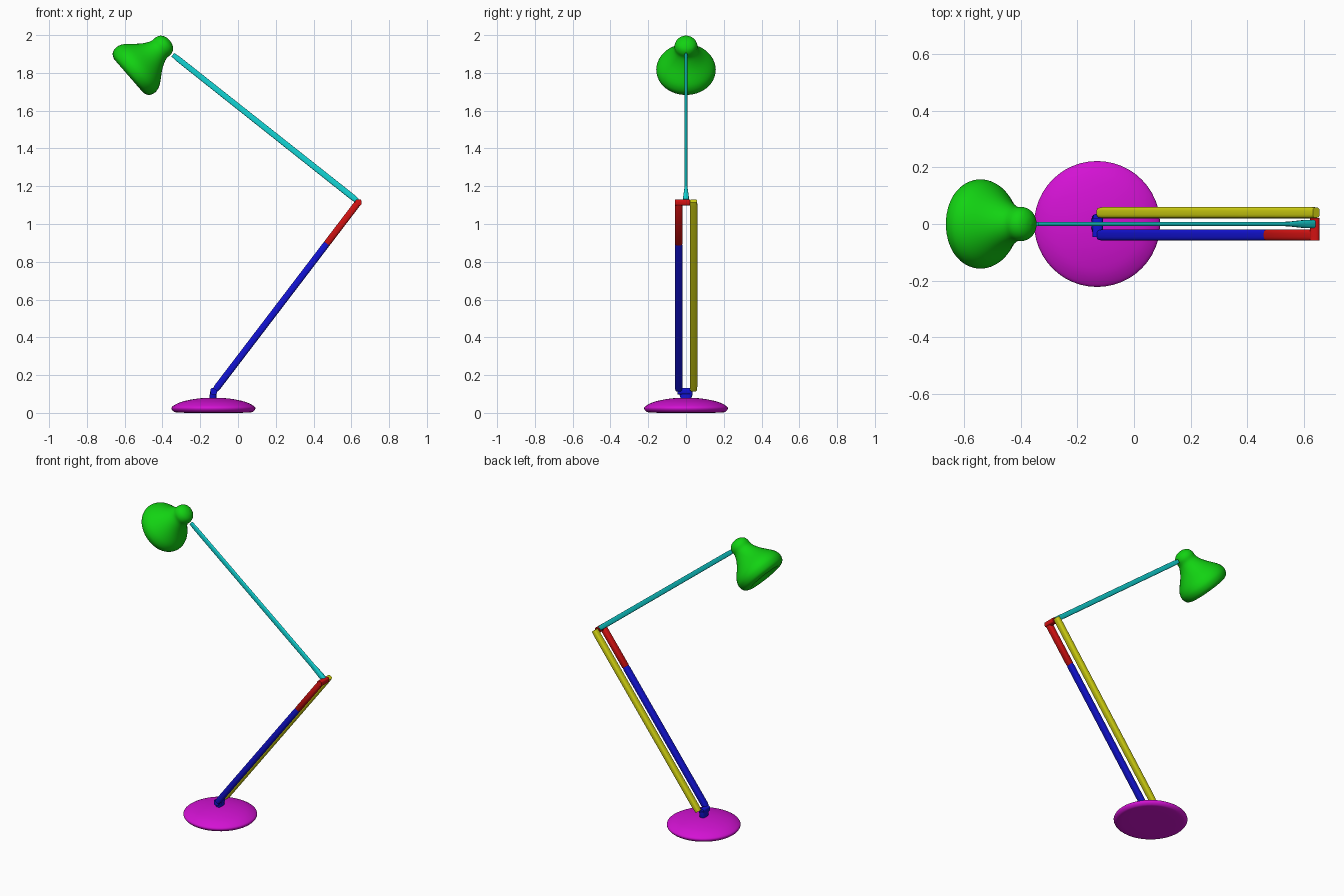
import bpy, bmesh, math
from mathutils import Vector, Matrix

cube = bpy.data.objects.get("Cube")
if cube:
    bpy.data.objects.remove(cube, do_unlink=True)


def material(name, r, g, b):
    m = bpy.data.materials.new(name)
    m.use_nodes = True
    m.diffuse_color = (r, g, b, 1)
    m.node_tree.nodes["Principled BSDF"].inputs["Base Color"].default_value = (r, g, b, 1)
    return m


LO, HI = 0.006, 0.65
green = material("green", LO, HI, LO)
cyan = material("cyan", LO, HI, HI)
red = material("red", HI, LO, LO)
blue = material("blue", LO, LO, HI)
yellow = material("yellow", HI, HI, LO)
magenta = material("magenta", HI, LO, HI)


def finish(name, bm, mat, angle=40):
    bmesh.ops.recalc_face_normals(bm, faces=bm.faces)
    mesh = bpy.data.meshes.new(name)
    bm.to_mesh(mesh)
    bm.free()
    mesh.materials.append(mat)
    ob = bpy.data.objects.new(name, mesh)
    bpy.context.collection.objects.link(ob)
    bpy.ops.object.select_all(action="DESELECT")
    ob.select_set(True)
    bpy.context.view_layer.objects.active = ob
    bpy.ops.object.shade_smooth_by_angle(angle=math.radians(angle))
    return ob


def bridge(bm, rings):
    n = len(rings[0])
    for a, b in zip(rings, rings[1:]):
        for i in range(n):
            j = (i + 1) % n
            bm.faces.new((a[i], a[j], b[j], b[i]))
    bm.faces.new(rings[0])
    bm.faces.new(rings[-1])


def smooth_curve(pts, steps=4):
    """Catmull-Rom curve through the profile points."""
    p = [Vector(q) for q in pts]
    p = [p[0]] + p + [p[-1]]
    out = []
    for a, b, c, d in zip(p, p[1:], p[2:], p[3:]):
        for k in range(steps):
            t = k / steps
            out.append(0.5 * (2 * b + (c - a) * t + (2 * a - 5 * b + 4 * c - d) * t ** 2
                              + (3 * b - a - 3 * c + d) * t ** 3))
    return out + [p[-1]]


def lathe(name, profile, mat, origin, axis, segments=48):
    """Revolve (radius, height) points around an axis."""
    turn = Vector((0, 0, 1)).rotation_difference(Vector(axis)).to_matrix().to_4x4()
    place = Matrix.Translation(origin) @ turn
    bm = bmesh.new()
    rings = []
    for r, h in smooth_curve(profile):
        r = max(r, 0.002)
        rings.append([bm.verts.new(place @ Vector((r * math.cos(a), r * math.sin(a), h)))
                      for a in (math.tau * i / segments for i in range(segments))])
    bridge(bm, rings)
    return finish(name, bm, mat, 60)


def bar(name, stations, mat, side=Vector((0, 1, 0)), sides=20):
    """Rounded-box bar through (point, half thickness, half width) stations."""
    axis = (Vector(stations[-1][0]) - Vector(stations[0][0])).normalized()
    up = axis.cross(side).normalized()
    bm = bmesh.new()
    rings = []
    for point, thick, wide in stations:
        ring = []
        for i in range(sides):
            a = math.tau * (i + 0.5) / sides
            c, s = math.cos(a), math.sin(a)
            u = math.copysign(abs(c) ** 0.6, c) * thick
            v = math.copysign(abs(s) ** 0.6, s) * wide
            ring.append(bm.verts.new(Vector(point) + up * u + side * v))
        rings.append(ring)
    bridge(bm, rings)
    return finish(name, bm, mat)


# Domed round foot
lathe("base", [(0, 0.08), (0.05, 0.079), (0.11, 0.072), (0.17, 0.058), (0.21, 0.039),
               (0.222, 0.025), (0.213, 0.009), (0.19, 0.002), (0.1, 0), (0, 0)],
      magenta, (-0.13, 0, 0), (0, 0, 1))

# Short post and pivot carrying the lower arm
bar("post", [((-0.132, 0, 0.06), 0.018, 0.022), ((-0.132, 0, 0.095), 0.018, 0.034),
             ((-0.13, 0, 0.12), 0.016, 0.036)], blue)
bar("lower_pivot", [((-0.128, -0.045, 0.115), 0.018, 0.018),
                    ((-0.128, 0.022, 0.115), 0.018, 0.018)], blue, Vector((1, 0, 0)))

# Two parallel lower arms, the right one in two colours
FOOT, ELBOW = Vector((-0.12, 0, 0.122)), Vector((0.635, 0, 1.112))


def lower_arm(name, y, start, end, mat):
    a, b = (FOOT.lerp(ELBOW, t) + Vector((0, y, 0)) for t in (start, end))
    bar(name, [(a, 0.015, 0.017), (a.lerp(b, 0.02), 0.018, 0.02),
               (a.lerp(b, 0.98), 0.018, 0.02), (b, 0.015, 0.018)], mat)


lower_arm("right_lower_arm", -0.039, 0, 0.785, blue)
lower_arm("right_arm_sleeve", -0.039, 0.78, 1.01, red)
lower_arm("left_lower_arm", 0.04, 0, 1.01, yellow)

# Elbow cross bar joining the arms
bar("elbow_bar", [((0.637, -0.058, 1.114), 0.017, 0.017),
                  ((0.637, 0.022, 1.114), 0.017, 0.017)], red, Vector((1, 0, 0)))

# Thin upper arm, flared at the elbow
WRIST = Vector((-0.345, 0, 1.896))
TOP = Vector((0.632, 0, 1.122))
bar("upper_arm", [(TOP, 0.013, 0.015), (TOP.lerp(WRIST, 0.025), 0.016, 0.015),
                  (TOP.lerp(WRIST, 0.09), 0.016, 0.008),
                  (TOP.lerp(WRIST, 0.97), 0.015, 0.007), (WRIST, 0.012, 0.007)], cyan)

# Bell-shaped shade with a rounded cap and a shallow dished mouth
lathe("shade", [(0, 0.263), (0.025, 0.259), (0.049, 0.244), (0.06, 0.22), (0.061, 0.19),
                (0.073, 0.16), (0.096, 0.125), (0.138, 0.075), (0.154, 0.045), (0.157, 0.018),
                (0.146, -0.01), (0.12, -0.024), (0.095, -0.022), (0.05, -0.008), (0, -0.004)],
      green, (-0.56, 0, 1.80), (0.755, 0, 0.656))
